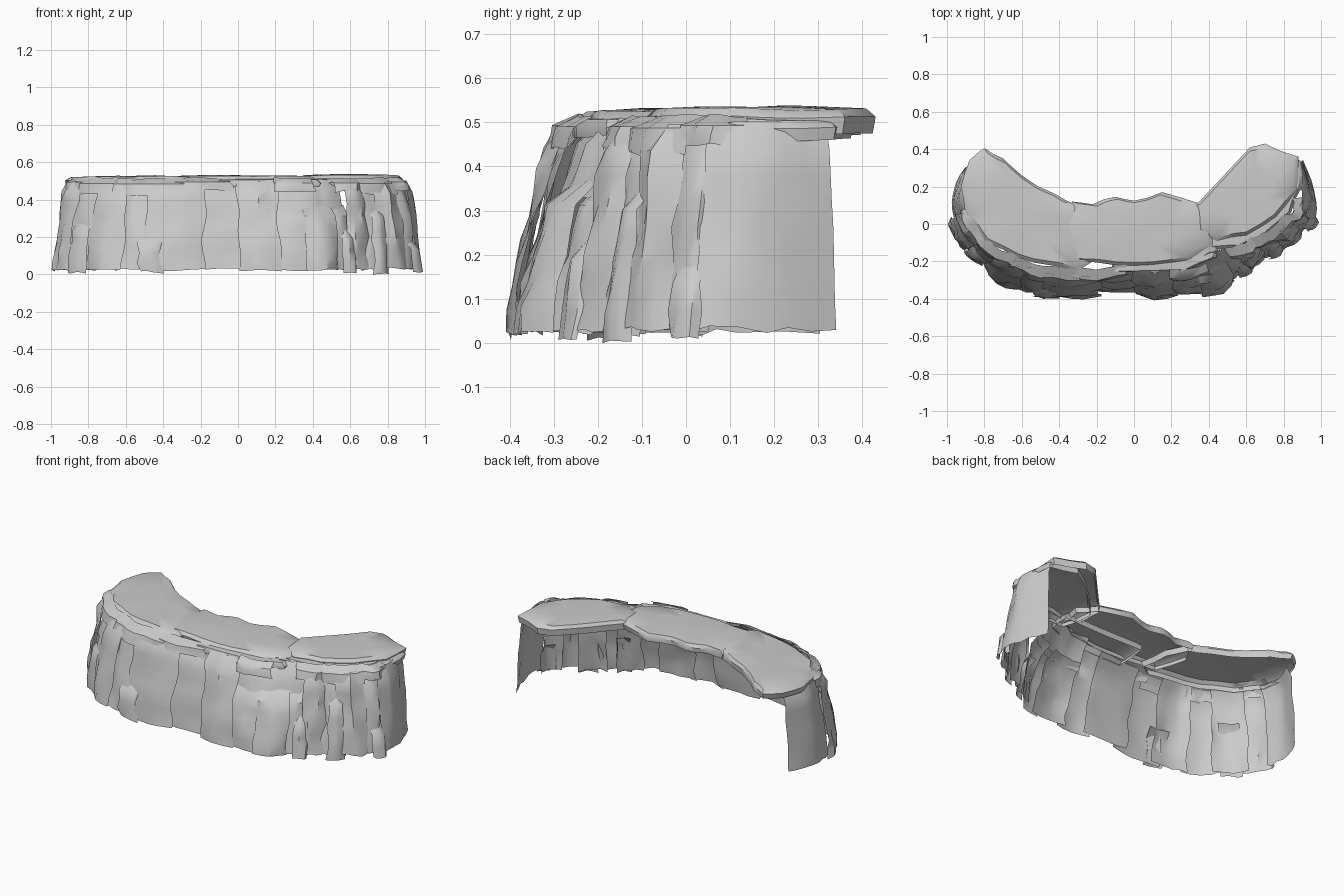
import bpy, math, random
from mathutils import Vector, noise

if "Cube" in bpy.data.objects:
    bpy.data.objects.remove(bpy.data.objects["Cube"])

random.seed(7)

# plan outlines of the cliff, left end -> front -> right end
FOOT = [(-.92, .31), (-.98, .12), (-.97, -.01), (-.9, -.14), (-.75, -.27), (-.58, -.38),
        (-.3, -.385), (0, -.375), (.22, -.39), (.45, -.37), (.57, -.27), (.68, -.19),
        (.84, -.1), (.96, .01), (.96, .13), (.9, .34)]
BROW = [(-.89, .31), (-.93, .14), (-.91, .02), (-.83, -.1), (-.69, -.2), (-.54, -.26),
        (-.3, -.29), (0, -.265), (.2, -.27), (.4, -.23), (.53, -.17), (.64, -.12),
        (.77, -.05), (.88, .04), (.91, .15), (.87, .32)]


def along(path, t):
    f = min(max(t, 0), .9999) * (len(path) - 1)
    i = int(f)
    return Vector(path[i]).lerp(Vector(path[i + 1]), f - i)


def make(name, verts, faces):
    me = bpy.data.meshes.new(name)
    me.from_pydata(verts, [], faces)
    ob = bpy.data.objects.new(name, me)
    bpy.context.collection.objects.link(ob)
    bpy.context.view_layer.objects.active = ob
    bpy.ops.object.select_all(action='DESELECT')
    ob.select_set(True)
    bpy.ops.object.shade_smooth_by_angle(angle=math.radians(38))
    return ob


def rock_panel(name, t0, t1, z0, z1, out=0.0, rough=.022, curl=.03):
    """Open rock sheet that follows the cliff between two path positions."""
    cols = max(4, round((t1 - t0) * 55))
    rows = max(3, round((z1 - z0) * 18))
    seed = random.uniform(0, 50)
    verts, faces = [], []
    for j in range(rows + 1):
        v = j / rows
        for i in range(cols + 1):
            u = i / cols
            t = t0 + (t1 - t0) * u
            if 0 < i < cols or (i == 0 and t0 > 0) or (i == cols and t1 < 1):
                t += .008 * noise.noise((seed, v * 3, i * .8))
            z = z0 + (z1 - z0) * v
            p = along(FOOT, t).lerp(along(BROW, t), (z / .5) ** 1.4)
            d = along(FOOT, t + .03) - along(FOOT, t - .03)
            n = Vector((d.y, -d.x)).normalized()
            bulge = .014 * math.sin(math.pi * u) - .008
            ridge = noise.noise((t * 38, z * 5, seed)) + .6 * noise.noise((t * 60, z * 14, seed + 9))
            off = out + bulge + rough * ridge
            if j == rows:
                off -= curl
            p += n * off
            if j == 0:
                z += .016 * noise.noise((t * 45, seed, 3))
            elif j == rows:
                z += .012 * noise.noise((t * 30, seed, 6))
            verts.append((p.x, p.y, z))
    w = cols + 1
    for j in range(rows):
        for i in range(cols):
            a = j * w + i
            faces.append((a, a + 1, a + w + 1, a + w))
    return make(name, verts, faces)


# main wall: overlapping upright rock panels
cuts = [0, .12, .19, .25, .31, .36, .42, .475, .53, .585, .64, .69, .735, .78, .83, .88, 1]
for k in range(len(cuts) - 1):
    a, b = max(cuts[k] - .008, 0), min(cuts[k + 1] + .008, 1)
    ends = k in (0, len(cuts) - 2)
    low = .54 < (a + b) / 2 < .67
    rock_panel(f"wall_panel_{k + 1}", a, b, random.uniform(.02, .035),
               .37 if low else random.uniform(.485, .505),
               .014 if k % 2 else -.006, .012 if ends else .022, .05 if low else .025)

# recessed wall and overhanging brow above the low ledge
rock_panel("ledge_recess", .52, .69, .33, .51, -.035, .015)
rock_panel("overhang_brow", .53, .60, .44, .515, .02, .02, .04)

# ragged lips just under the cap
for k, (a, b, z0) in enumerate([(.10, .2, .45), (.19, .29, .43), (.28, .4, .42),
                                (.39, .46, .45), (.66, .74, .44), (.73, .84, .43),
                                (.83, .93, .45)]):
    rock_panel(f"brow_lip_{k + 1}", a, b, z0, .515, .008, .018, .05)

# small buttress rocks at the foot
for k, (a, b, z1) in enumerate([(.20, .24, .3), (.345, .375, .22), (.66, .70, .25),
                                (.75, .785, .36), (.845, .88, .2)]):
    rock_panel(f"foot_rock_{k + 1}", a, b, .008, z1, .022, .014, .045)


def cap_slab(name, outline, z, drop):
    """Thin top sheet with a turned-down ragged rim, open underneath."""
    pts = []
    for i, p in enumerate(outline):
        p, q = Vector(p), Vector(outline[(i + 1) % len(outline)])
        pts += [p, (p + q) / 2 + Vector((random.uniform(-.008, .008), random.uniform(-.008, .008)))]
    c = sum(pts, Vector((0, 0))) / len(pts)
    n = len(pts)
    verts, faces = [], []
    for s, dz in [(.5, 0), (.92, -.004), (1, -.022), (.975, -drop)]:
        for p in pts:
            q = c.lerp(p, s)
            wob = .006 * noise.noise((q.x * 6, q.y * 6, s * 2))
            verts.append((q.x, q.y, z + dz + wob))
    verts.append((c.x, c.y, z))
    for r in range(3):
        for i in range(n):
            j = (i + 1) % n
            faces.append((r * n + i, (r + 1) * n + i, (r + 1) * n + j, r * n + j))
    faces += [(4 * n, i, (i + 1) % n) for i in range(n)]
    return make(name, verts, faces)


# flat cap in three overlapping slabs
cap_slab("cap_left", [(-.8, .405), (-.88, .34), (-.925, .2), (-.9, .05), (-.8, -.09), (-.62, -.18),
                      (-.45, -.22), (-.3, -.25), (-.22, -.2), (-.24, -.02), (-.3, .1),
                      (-.42, .16), (-.6, .26), (-.7, .35)], .526, .055)
cap_slab("cap_middle", [(-.33, .12), (-.38, .0), (-.32, -.2), (-.1, -.22), (.1, -.22), (.3, -.19),
                        (.42, -.11), (.44, .02), (.35, .11), (.15, .17), (0, .125), (-.1, .145),
                        (-.22, .105)], .53, .05)
cap_slab("cap_right", [(.33, .1), (.34, -.04), (.44, -.09), (.6, -.06), (.76, .04), (.87, .18),
                       (.88, .36), (.7, .43), (.62, .41), (.48, .26)], .535, .06)
# lower ledges peeking out beneath the cap
cap_slab("under_cap_right", [(.36, .06), (.4, -.14), (.55, -.13), (.7, -.06), (.84, .06), (.9, .2),
                             (.89, .34), (.72, .38), (.6, .3)], .512, .05)
cap_slab("under_cap_front", [(-.1, -.05), (-.12, -.26), (.1, -.255), (.28, -.25), (.44, -.18),
                             (.46, -.04)], .51, .045)
